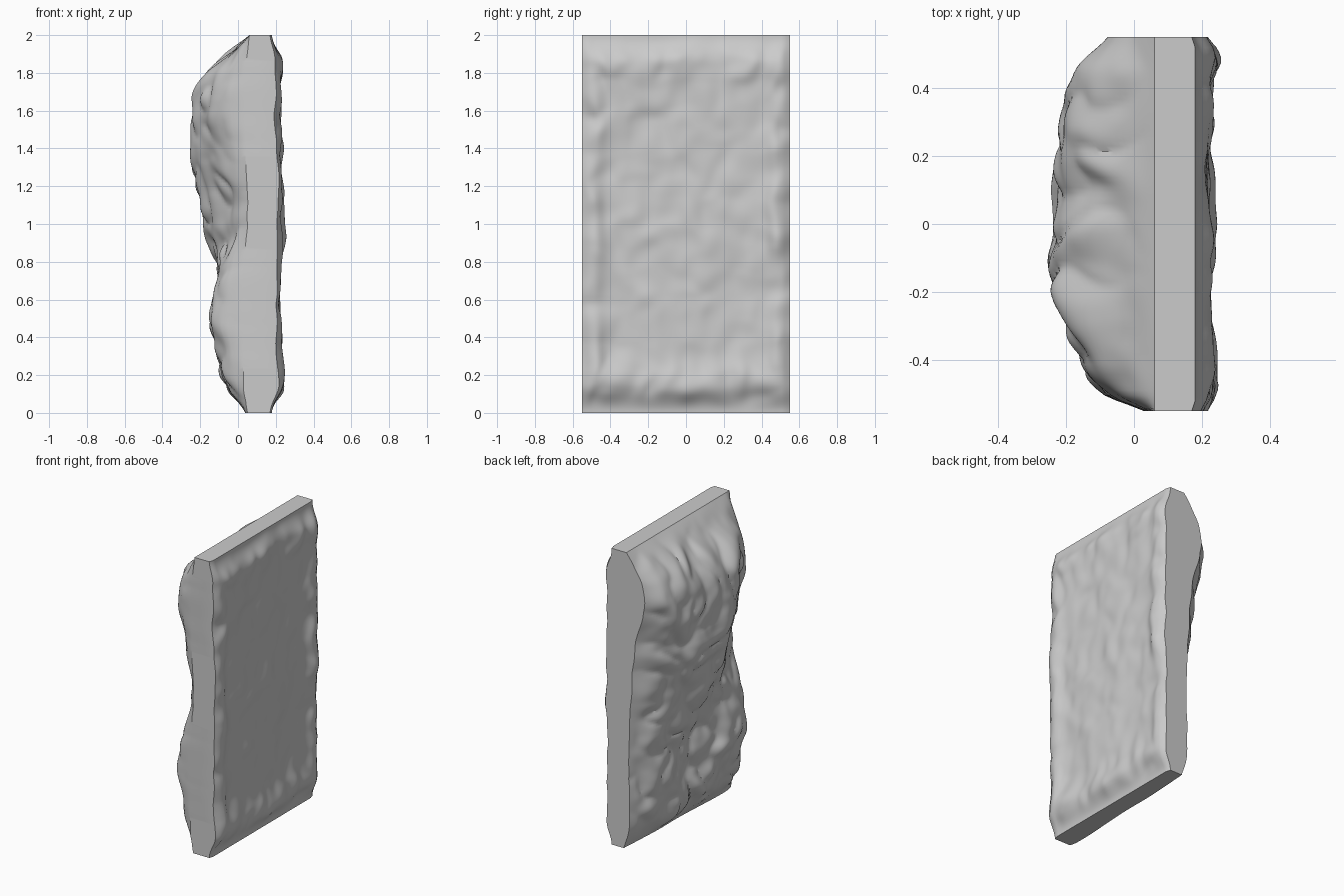
import bpy, bmesh, math
from mathutils import Vector, noise

if "Cube" in bpy.data.objects:
    bpy.data.objects.remove(bpy.data.objects["Cube"])

NY, NZ = 72, 130
W, H = 0.55, 2.0

# Coarse relief of the rough (-x) face: depth at columns (y) and rows (z)
COLS = [-0.55, -0.5, -0.38, -0.2, 0.0, 0.2, 0.4, 0.55]
RELIEF = [
    (0.00, [.05, .04, .04, .05, .06, .06, .07, .08]),
    (0.15, [.03, -.01, -.05, -.06, -.05, -.05, -.02, .04]),
    (0.45, [.03, -.09, -.14, -.12, -.07, -.06, -.04, .04]),
    (0.75, [.03, -.07, -.11, -.10, -.08, -.08, -.05, .04]),
    (0.95, [.05, .00, -.03, -.12, -.16, -.13, -.08, .03]),
    (1.35, [.04, -.03, -.12, -.22, -.23, -.22, -.14, .00]),
    (1.65, [.04, -.08, -.17, -.23, -.22, -.22, -.19, -.07]),
    (1.80, [.04, -.05, -.11, -.15, -.15, -.15, -.14, -.06]),
    (1.92, [.05, .00, -.01, -.03, -.03, -.03, -.03, .00]),
    (2.00, [.06, .06, .06, .06, .06, .06, .06, .06]),
]


def spline(xs, vs, x):
    """Smooth Hermite interpolation through sample points."""
    n = len(xs)
    i = max(k for k in range(n - 1) if xs[k] <= x + 1e-6)

    def slope(k):
        a, b = max(k - 1, 0), min(k + 1, n - 1)
        return (vs[b] - vs[a]) / (xs[b] - xs[a])
    h = xs[i + 1] - xs[i]
    t = (x - xs[i]) / h
    return ((2*t**3 - 3*t**2 + 1) * vs[i] + (t**3 - 2*t**2 + t) * h * slope(i)
            + (3*t**2 - 2*t**3) * vs[i + 1] + (t**3 - t**2) * h * slope(i + 1))


def fade(d, width):
    t = min(max(d / width, 0), 1)
    return t * t * (3 - 2 * t)


def rough_x(y, z):
    zs = [r[0] for r in RELIEF]
    x = spline(zs, [spline(COLS, r[1], y) for r in RELIEF], z)
    # Warped noise gives broken lumps with creases
    p = Vector((y, z, 0))
    p += 0.05 * noise.noise_vector(Vector((y * 5, z * 5, 6.2)))
    big = noise.noise(Vector((p.x * 5, p.y * 4.5, 3.1)))
    chips = 0.3 - abs(noise.noise(Vector((p.x * 7, p.y * 6, 8.7))))
    fine = noise.noise(Vector((y * 14, z * 12, 1.3)))
    rough = big * 0.03 - (0.3 - chips - 0.2) * 0.045 + fine * 0.006
    return x + rough * fade(min(z, H - z), 0.12) * (0.25 + 0.75 * fade(W - abs(y), 0.1))


def face_x(y, z):
    dz, dy = min(z, H - z), W - abs(y)
    x = 0.18 + 0.032 * fade(dz, 0.15) - 0.01 * (1 - fade(dy, 0.03))
    # Raised band just inside the border
    rim = math.exp(-((min(dz * 0.45, dy) - 0.07) / 0.05) ** 2)
    p = Vector((y, z, 0)) + 0.04 * noise.noise_vector(Vector((y * 6, z * 6, 9.4)))
    bumps = (noise.noise(Vector((p.x * 5, p.y * 4.5, 20.5))) * 0.02
             + noise.noise(Vector((p.x * 10, p.y * 8, 31.7))) * 0.014)
    return x + (0.018 * rim + bumps * (0.7 + 0.6 * rim)) * fade(dz, 0.12)


bm = bmesh.new()


def sheet(func, flip):
    g = [[bm.verts.new((func(y, z), y, z))
          for z in (H * j / NZ for j in range(NZ + 1))]
         for y in (-W + 2 * W * i / NY for i in range(NY + 1))]
    for i in range(NY):
        for j in range(NZ):
            q = [g[i][j], g[i + 1][j], g[i + 1][j + 1], g[i][j + 1]]
            bm.faces.new(q[::-1] if flip else q)
    return g


# Rough back and gently dimpled face
back = sheet(rough_x, True)
front = sheet(face_x, False)


# Flat cut sides joining both faces
def border(g):
    return ([g[i][0] for i in range(NY)] + [g[NY][j] for j in range(NZ)]
            + [g[i][NZ] for i in range(NY, 0, -1)] + [g[0][j] for j in range(NZ, 0, -1)])


a, b = border(back), border(front)
for k in range(len(a)):
    n = (k + 1) % len(a)
    bm.faces.new((a[k], a[n], b[n], b[k]))
bmesh.ops.recalc_face_normals(bm, faces=bm.faces)

mesh = bpy.data.meshes.new("stone_slab")
bm.to_mesh(mesh)
bm.free()
slab = bpy.data.objects.new("stone_slab", mesh)
bpy.context.collection.objects.link(slab)
bpy.context.view_layer.objects.active = slab
slab.select_set(True)
bpy.ops.object.shade_smooth_by_angle(angle=math.radians(32))
